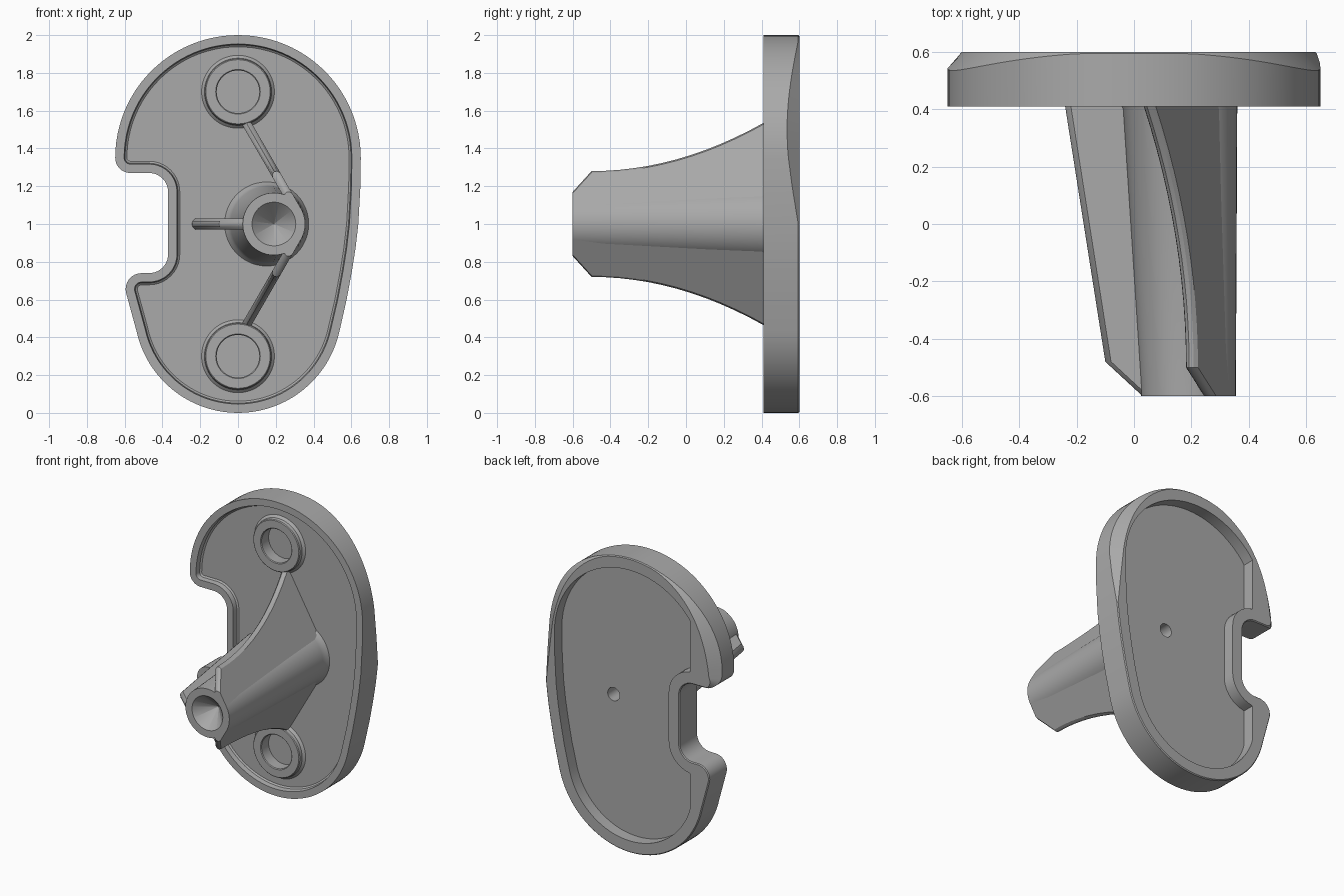
import bpy, bmesh, math
from math import sin, cos, pi, radians

if "Cube" in bpy.data.objects:
    bpy.data.objects.remove(bpy.data.objects["Cube"], do_unlink=True)

grey = bpy.data.materials.new("plain grey")
grey.use_nodes = True
grey.diffuse_color = (0.4, 0.4, 0.4, 1)
grey.node_tree.nodes["Principled BSDF"].inputs["Base Color"].default_value = (0.4, 0.4, 0.4, 1)


def loft(name, rings):
    """Skin closed rings of equal length and cap both ends."""
    bm = bmesh.new()
    loops = [[bm.verts.new(p) for p in ring] for ring in rings]
    n = len(loops[0])
    for a, b in zip(loops, loops[1:]):
        for i in range(n):
            j = (i + 1) % n
            bm.faces.new((a[i], a[j], b[j], b[i]))
    bm.faces.new(loops[0])
    bm.faces.new(loops[-1])
    bmesh.ops.remove_doubles(bm, verts=bm.verts, dist=0.0005)
    bmesh.ops.recalc_face_normals(bm, faces=bm.faces)
    mesh = bpy.data.meshes.new(name)
    bm.to_mesh(mesh)
    bm.free()
    mesh.materials.append(grey)
    ob = bpy.data.objects.new(name, mesh)
    bpy.context.collection.objects.link(ob)
    return ob


def circle(x, z, r, y, n=48):
    return [(x + r * cos(2 * pi * i / n), y, z + r * sin(2 * pi * i / n)) for i in range(n)]


def activate(ob):
    bpy.ops.object.select_all(action="DESELECT")
    ob.select_set(True)
    bpy.context.view_layer.objects.active = ob


def cut(ob, rings):
    cutter = loft("cutter", rings)
    cutter.hide_render = True
    activate(ob)
    mod = ob.modifiers.new("cut", "BOOLEAN")
    mod.operation = "DIFFERENCE"
    mod.solver = "EXACT"
    mod.object = cutter
    bpy.ops.object.modifier_apply(modifier=mod.name)
    bpy.data.objects.remove(cutter, do_unlink=True)


def smooth(ob, angle=32):
    activate(ob)
    bpy.ops.object.shade_smooth_by_angle(angle=radians(angle))


# Plate outline: arcs joined end to end, shrunk inward by d
def outline(d):
    pts = []

    def arc(cx, cz, r, a0, a1, n):
        r = max(r, 0)
        for i in range(n + 1):
            a = radians(a0 + (a1 - a0) * i / n)
            pts.append((cx + r * cos(a), cz + r * sin(a)))

    arc(0, 1.35, 0.65 - d, 0, 180, 48)         # top
    arc(-0.57, 1.35, 0.08 - d, 180, 270, 8)    # upper lobe
    arc(-0.47, 1.17, 0.10 + d, 90, 0, 10)      # notch corners
    arc(-0.47, 0.84, 0.10 + d, 0, -90, 10)
    arc(-0.51, 0.655, 0.085 - d, 90, 192, 8)   # lower lobe
    arc(0, 0.55, 0.55 - d, 192, 348, 40)       # bottom
    for x, z in ((0.575, 0.6), (0.603, 0.75), (0.622, 0.87), (0.637, 1.0), (0.648, 1.2)):
        pts.append((x - d, z))
    return pts


def flat(d, y, left=-1):
    return [(max(x, left), y, z) for x, z in outline(d)]


# Back chamfer swells along both upper flanks
def chamfer(x, z):
    c = 0.065 * sin(pi * min(max(z - 1, 0), 1))
    if x < 0 and z < 1.35:
        c *= min(max((-x - 0.57) / 0.08, 0), 1)
    return max(c, 0.006)


side_ring, back_ring = [], []
for (x, z), (xi, zi) in zip(outline(0), outline(0.07)):
    c = chamfer(x, z)
    t = c / 0.07
    side_ring.append((x, 0.6 - c, z))
    back_ring.append((x + (xi - x) * t, 0.6, z + (zi - z) * t))

plate = loft("base_plate", [
    flat(0.062, 0.45), flat(0.052, 0.442), flat(0.047, 0.41), flat(0, 0.41),
    side_ring, back_ring,
    flat(0.08, 0.6, -0.45), flat(0.08, 0.52, -0.45)])

# Screw bosses with blind holes
for name, z in (("upper_boss", 1.7), ("lower_boss", 0.3)):
    cut(plate, [circle(0, z, 0.113, 0.3), circle(0, z, 0.113, 0.49)])
    boss = loft(name, [
        circle(0, z, 0.113, 0.48), circle(0, z, 0.113, 0.415), circle(0, z, 0.118, 0.41),
        circle(0, z, 0.17, 0.41), circle(0, z, 0.175, 0.415),
        circle(0, z, 0.178, 0.435), circle(0, z, 0.195, 0.452)])
    # open the ends so the ring stays hollow
    bm = bmesh.new()
    bm.from_mesh(boss.data)
    bmesh.ops.delete(bm, geom=[f for f in bm.faces if len(f.verts) > 4], context="FACES_ONLY")
    bm.to_mesh(boss.data)
    bm.free()
    smooth(boss)

# Back pin hole
cut(plate, [circle(0.18, 1, 0.045, 0.3), circle(0.18, 1, 0.045, 0.65)])
smooth(plate)

# Post core with a conical socket in its front end
post = loft("post", [
    circle(0.19, 1, 0.165, -0.6), circle(0.16, 1, 0.2, 0.40),
    circle(0.155, 1, 0.208, 0.43), circle(0.15, 1, 0.23, 0.46)])
cut(post, [circle(0.19, 1, 0.135, -0.62), circle(0.19, 1, 0.001, -0.48)])
cut(post, [circle(0.18, 1, 0.045, 0.2), circle(0.18, 1, 0.045, 0.65)])
smooth(post)

# Slanted fins, flush with the outer flank of the post
WIDTH = 0.048
stations = [0.46, 0.41] + [0.41 - 0.91 * i / 12 for i in range(1, 13)] + [-0.6]


def slanted_fin(name, side):
    root_x, root_z = 0.19 + 0.165 * cos(pi / 6), 0.165 * sin(pi / 6)
    nx, nz = cos(pi / 6), sin(pi / 6)
    rings = []
    for y in stations:
        top = 0.18 if y < -0.55 else 0.29 + 0.255 * ((y + 0.5) / 0.91) ** 2
        reach = (top - root_z) / cos(pi / 6)
        ring = []
        for along, inset in ((0, 0), (reach - 0.02, 0), (reach - 0.006, 0.2), (reach, 0.5),
                             (reach - 0.006, 0.8), (reach - 0.02, 1), (0, 1)):
            x = root_x - along * nz - inset * WIDTH * nx
            z = root_z + along * nx - inset * WIDTH * nz
            ring.append((x, y, 1 + side * z))
        rings.append(ring)
    smooth(loft(name, rings))


slanted_fin("upper_fin", 1)
slanted_fin("lower_fin", -1)

# Straight fin pointing at the notch
rings = []
for y, tip in ((0.46, -0.245), (0.41, -0.24), (-0.48, -0.1), (-0.6, 0.03)):
    rings.append([(x, y, 1 + z) for x, z in (
        (0.06, -0.03), (tip + 0.02, -0.03), (tip + 0.004, -0.015), (tip, 0),
        (tip + 0.004, 0.015), (tip + 0.02, 0.03), (0.06, 0.03))])
smooth(loft("side_fin", rings))
